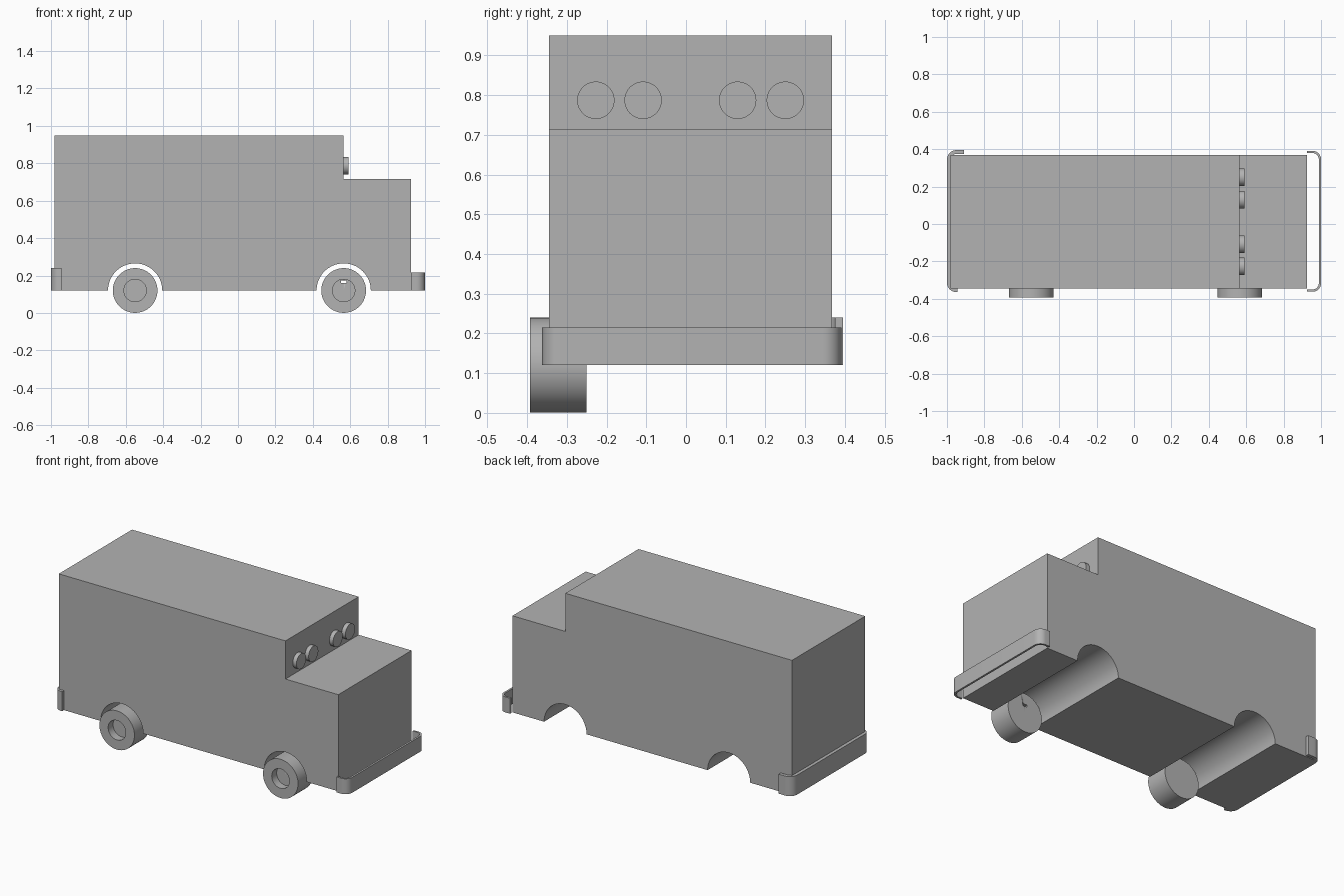
import bpy, bmesh, math
from mathutils import Vector, Matrix

old = bpy.data.objects.get("Cube")
if old:
    bpy.data.objects.remove(old, do_unlink=True)

grey = bpy.data.materials.new("plain grey")
grey.use_nodes = True
COLOUR = (0.45, 0.45, 0.45, 1)
grey.diffuse_color = COLOUR
grey.node_tree.nodes["Principled BSDF"].inputs["Base Color"].default_value = COLOUR

BASE = 0.12                    # underside of body and axle height
Y0, Y1 = -0.345, 0.368         # body sides
AXLES = (-0.55, 0.565)


def finish(name, bm):
    bmesh.ops.recalc_face_normals(bm, faces=bm.faces)
    mesh = bpy.data.meshes.new(name)
    bm.to_mesh(mesh)
    bm.free()
    mesh.materials.append(grey)
    ob = bpy.data.objects.new(name, mesh)
    bpy.context.collection.objects.link(ob)
    bpy.ops.object.select_all(action='DESELECT')
    ob.select_set(True)
    bpy.context.view_layer.objects.active = ob
    bpy.ops.object.shade_smooth_by_angle(angle=math.radians(30))
    return ob


def prism(name, points, offset):
    """Extrude a closed outline along an offset."""
    bm = bmesh.new()
    face = bm.faces.new([bm.verts.new(p) for p in points])
    new = bmesh.ops.extrude_face_region(bm, geom=[face])["geom"]
    bmesh.ops.translate(bm, vec=Vector(offset),
                        verts=[v for v in new if isinstance(v, bmesh.types.BMVert)])
    return finish(name, bm)


def arc(cx, cy, r, start, end, steps):
    angles = [math.radians(start + (end - start) * i / steps) for i in range(steps + 1)]
    return [(cx + r * math.cos(a), cy + r * math.sin(a)) for a in angles]


# Body: side profile with wheel arches running right across
side = [(-0.98, BASE)]
for x in AXLES:
    side += arc(x, BASE, 0.145, 180, 0, 32)
side += [(0.925, BASE), (0.925, 0.715), (0.565, 0.715), (0.565, 0.95), (-0.98, 0.95)]
prism("body", [(x, Y0, z) for x, z in side], (0, Y1 - Y0, 0))


# Wheels: dished discs, on one side only
def wheel(name, x):
    profile = [(0, Y0), (0.06, Y0), (0.06, -0.393), (0.1195, -0.393),
               (0.1195, -0.25), (0, -0.25)]
    bm = bmesh.new()
    verts = [bm.verts.new((r, y, 0)) for r, y in profile]
    edges = [bm.edges.new(pair) for pair in zip(verts, verts[1:])]
    bmesh.ops.spin(bm, geom=verts + edges, cent=(0, 0, 0), axis=(0, 1, 0),
                   angle=math.tau, steps=64, use_duplicate=False)
    bmesh.ops.remove_doubles(bm, verts=bm.verts, dist=1e-5)
    bmesh.ops.translate(bm, vec=(x, 0, BASE), verts=bm.verts)
    return finish(name, bm)


wheel("rear_wheel", AXLES[0])
front_wheel = wheel("front_wheel", AXLES[1])

# Small slot through the front wheel
bm = bmesh.new()
bmesh.ops.create_cube(bm, size=1, matrix=Matrix.LocRotScale(
    (AXLES[1], -0.3, 0.167), None, (0.03, 0.3, 0.014)))
cutter = finish("slot_cutter", bm)
cutter.hide_render = True
cutter.hide_set(True)
cutter.display_type = 'WIRE'
cut = front_wheel.modifiers.new("slot", 'BOOLEAN')
cut.object = cutter
cut.operation = 'DIFFERENCE'
cut.solver = 'EXACT'


# Bumpers: thin strips bent round the corners
def bumper(name, tip, low_end, high_end, y_low, y_high, thick, radius, height):
    s = 1 if tip > 0 else -1

    def line(inset):
        x, r = abs(tip) - radius, radius - inset
        pts = [(abs(low_end), y_low + inset)]
        pts += arc(x, y_low + radius, r, -90, 0, 10)
        pts += arc(x, y_high - radius, r, 0, 90, 10)
        return pts + [(abs(high_end), y_high - inset)]

    outline = line(0) + line(thick)[::-1]
    prism(name, [(s * x, y, BASE) for x, y in outline], (0, 0, height))


bumper("front_bumper", 1.0, 0.925, 0.925, -0.362, 0.391, 0.012, 0.045, 0.095)
bumper("rear_bumper", -1.0, -0.945, -0.908, -0.364, 0.395, 0.02, 0.05, 0.12)

# Round lamps above the bonnet
for i, y in enumerate((-0.227, -0.108, 0.13, 0.25)):
    prism("lamp_%d" % (i + 1),
          [(0.56, a, b) for a, b in arc(y, 0.787, 0.047, 0, 360, 48)[:-1]],
          (0.03, 0, 0))
